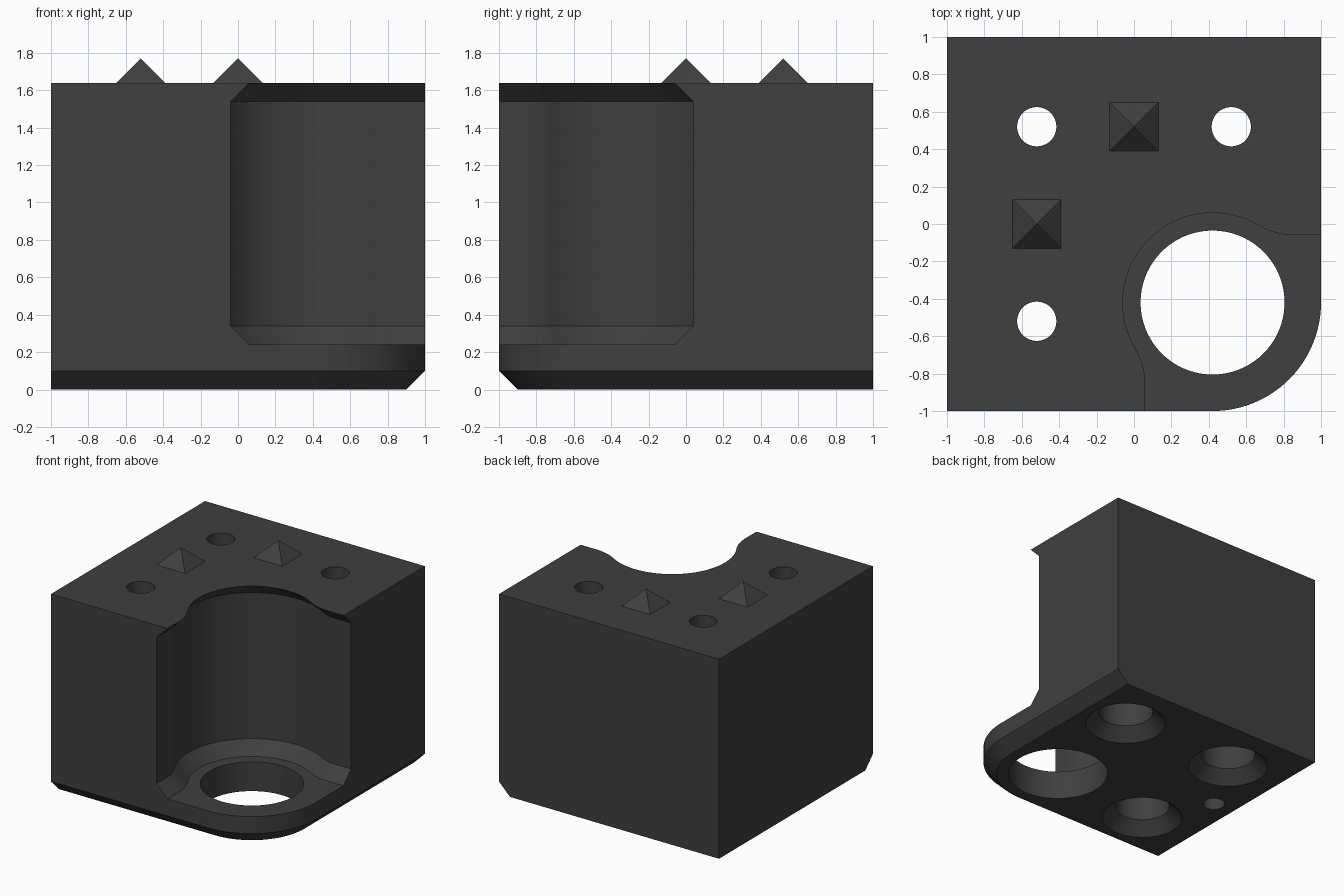
import bpy, bmesh, math
from mathutils import Vector

if "Cube" in bpy.data.objects:
    bpy.data.objects.remove(bpy.data.objects["Cube"])

C = 0.42          # centre of the corner hole is (C, -C)
CH = 0.10         # chamfer size
TOP = 1.64        # top of the block

mat = bpy.data.materials.new("dark grey plastic")
mat.diffuse_color = (0.05, 0.05, 0.05, 1)
mat.use_nodes = True
mat.node_tree.nodes["Principled BSDF"].inputs["Base Color"].default_value = mat.diffuse_color


def arc(cx, cy, r, a0, a1, n):
    """Points on an arc, angles in degrees."""
    return [(cx + r * math.cos(math.radians(a0 + (a1 - a0) * i / n)),
             cy + r * math.sin(math.radians(a0 + (a1 - a0) * i / n)))
            for i in range(n + 1)]


def loft(name, sections):
    """Closed solid through stacked outlines given as (z, points)."""
    bm = bmesh.new()
    rings = [[bm.verts.new((x, y, z)) for x, y in pts] for z, pts in sections]
    n = len(rings[0])
    for lo, hi in zip(rings, rings[1:]):
        for i in range(n):
            j = (i + 1) % n
            bm.faces.new((lo[i], lo[j], hi[j], hi[i]))
    bm.faces.new(rings[0][::-1])
    bm.faces.new(rings[-1])
    bmesh.ops.recalc_face_normals(bm, faces=bm.faces)
    me = bpy.data.meshes.new(name)
    bm.to_mesh(me)
    bm.free()
    ob = bpy.data.objects.new(name, me)
    bpy.context.collection.objects.link(ob)
    me.materials.append(mat)
    return ob


def bore(name, x, y, steps, n=48):
    """Round cutter from (z, radius) steps."""
    return loft(name, [(z, arc(x, y, r, 0, 360 - 360 / n, n - 1)) for z, r in steps])


def body_outline(inset):
    """Square with one rounded corner; inset moves the front and right sides."""
    e = 1 - inset
    return [(-1, 1), (-1, -e)] + arc(C, -C, 0.58 - inset, -90, 0, 24) + [(e, 1)]


def pocket_outline(grow):
    """Round pocket that flows by S-curves into two open sides."""
    R, r, fy = 0.48 + grow, 0.387 - grow, -0.86
    fx = 0.06 - 0.387
    ang = math.degrees(math.atan2(-C - fy, C - fx))
    side = [(0.06 - grow, -1.5)] + arc(fx, fy, r, 0, ang, 10)
    bowl = arc(C, -C, R, 180 + ang, 90 - ang, 40)[1:-1]
    mirrored = [(-y, -x) for x, y in reversed(side)]
    return side + bowl + mirrored + [(1.5, -1.5)]


# Main block with chamfered front and right bottom edges
body = loft("block", [(0, body_outline(CH)), (CH, body_outline(0)), (TOP, body_outline(0))])

# Corner pocket, narrower at the floor and at the lip
cutters = [loft("pocket_cutter", [
    (0.24, pocket_outline(0)), (0.34, pocket_outline(CH)),
    (TOP - CH, pocket_outline(CH)), (TOP, pocket_outline(0)),
    (TOP + 0.2, pocket_outline(0))])]

# Large hole through the pocket floor
cutters.append(bore("corner_hole_cutter", C, -C, [(-0.2, 0.385), (0.6, 0.385)], 72))

# Three screw holes, widened and countersunk from below
for x, y in ((-0.52, 0.52), (0.52, 0.52), (-0.52, -0.52)):
    cutters.append(bore("screw_hole_cutter", x, y, [
        (-0.1, 0.41), (0.1, 0.21), (0.9, 0.21), (0.9, 0.105), (TOP + 0.2, 0.105)]))

# Small blind hole underneath
cutters.append(bore("pin_hole_cutter", -0.81, 0, [(-0.1, 0.085), (0.4, 0.085)], 32))

bpy.context.view_layer.objects.active = body
for cut in cutters:
    mod = body.modifiers.new("cut", 'BOOLEAN')
    mod.operation = 'DIFFERENCE'
    mod.solver = 'EXACT'
    mod.object = cut
    bpy.ops.object.modifier_apply(modifier=mod.name)
    bpy.data.objects.remove(cut)

bpy.ops.object.select_all(action='DESELECT')
body.select_set(True)
bpy.ops.object.shade_smooth_by_angle(angle=math.radians(30))

# Two locating pyramids on top
for name, x, y in (("back_pyramid", 0, 0.52), ("left_pyramid", -0.52, 0)):
    bpy.ops.mesh.primitive_cone_add(vertices=4, radius1=0.13 * math.sqrt(2), radius2=0,
                                    depth=0.13, location=(x, y, TOP + 0.065),
                                    rotation=(0, 0, math.pi / 4))
    ob = bpy.context.object
    ob.name = name
    ob.data.materials.append(mat)
